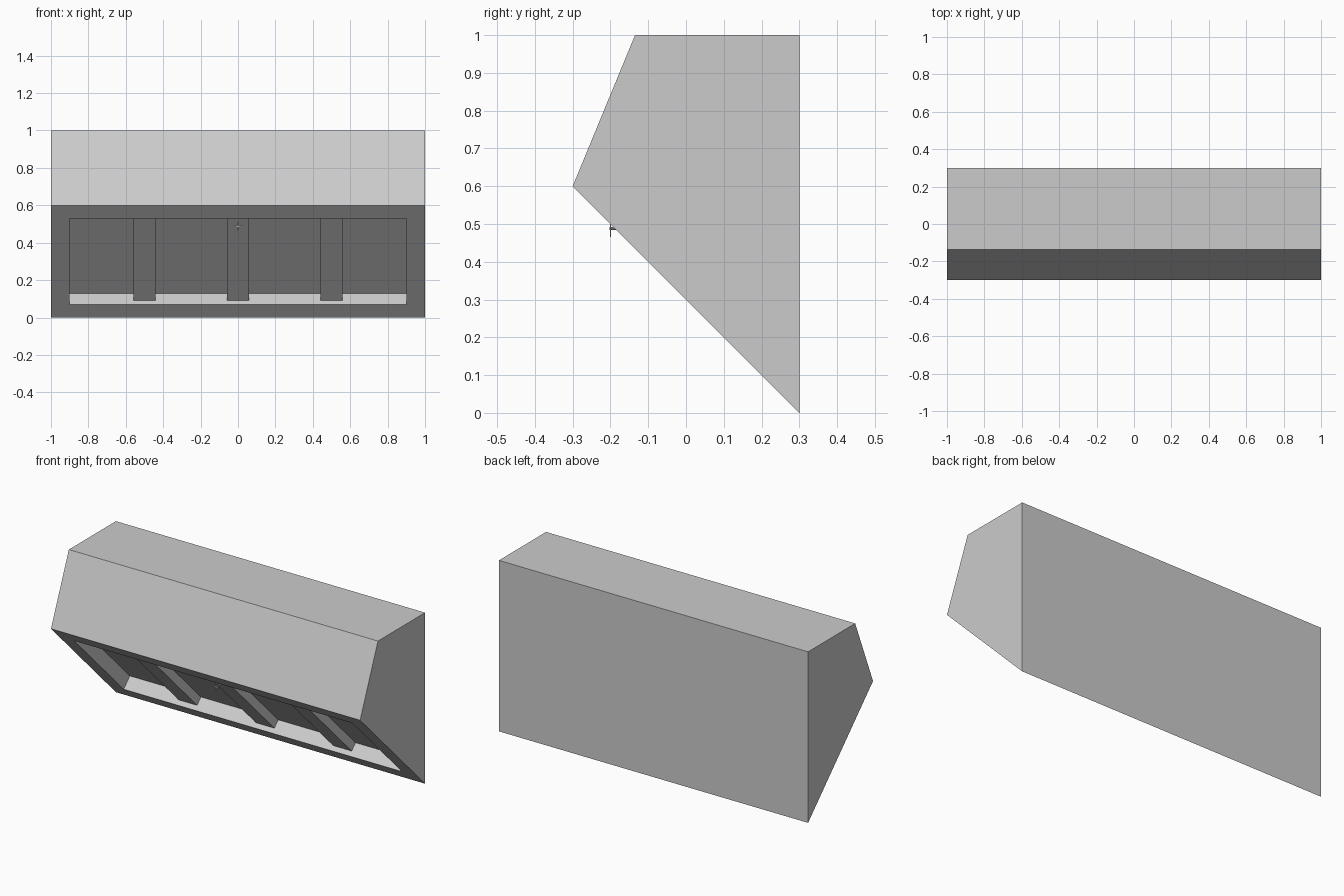
import bpy, bmesh
from math import sqrt, pi
from mathutils import Vector, Matrix

if "Cube" in bpy.data.objects:
    bpy.data.objects.remove(bpy.data.objects["Cube"])

R = 1 / sqrt(2)


def finish(name, bm):
    bmesh.ops.recalc_face_normals(bm, faces=bm.faces)
    mesh = bpy.data.meshes.new(name)
    bm.to_mesh(mesh)
    bm.free()
    obj = bpy.data.objects.new(name, mesh)
    bpy.context.collection.objects.link(obj)
    return obj


def prism(profile, x0, x1):
    """Extrude a (y, z) profile from x0 to x1."""
    bm = bmesh.new()
    face = bm.faces.new([bm.verts.new((x0, y, z)) for y, z in profile])
    ext = bmesh.ops.extrude_face_region(bm, geom=[face])["geom"]
    bmesh.ops.translate(bm, vec=(x1 - x0, 0, 0),
                        verts=[v for v in ext if isinstance(v, bmesh.types.BMVert)])
    bmesh.ops.recalc_face_normals(bm, faces=bm.faces)
    return bm


# Wedge housing with a recess in the sloping underside
inset, depth, fin_offset = 0.1, 0.08, 0.03
bm = prism([(0.3, 0), (0.3, 1), (-0.135, 1), (-0.3, 0.6)], -1, 1)
slope = min(bm.faces, key=lambda f: f.normal.z + f.normal.y)
bmesh.ops.inset_individual(bm, faces=[slope], thickness=inset, use_even_offset=True)
back = bmesh.ops.extrude_discrete_faces(bm, faces=[slope])["faces"][0]
bmesh.ops.translate(bm, vec=(0, R * depth, R * depth), verts=back.verts)
finish("housing", bm)

# Three dividers set slightly behind the opening
low = Vector((0.3 - inset * R, inset * R))
high = Vector((-0.3 + inset * R, 0.6 - inset * R))
near, far = Vector((R, R)) * fin_offset, Vector((R, R)) * depth
for i, x in enumerate((-0.5, 0, 0.5)):
    finish(f"divider_{i + 1}",
           prism([low + near, low + far, high + far, high + near], x - 0.06, x + 0.06))

# Tiny fitting hanging at the middle: four-armed star on a stem
bm = bmesh.new()
for size in ((0.045, 0.003, 0.006), (0.006, 0.003, 0.045)):
    m = Matrix.Translation((0, -0.2, 0.488)) @ Matrix.Diagonal((*size, 1))
    bmesh.ops.create_cube(bm, size=1, matrix=m)
finish("fitting_star", bm)
bm = bmesh.new()
bmesh.ops.create_cone(bm, cap_ends=True, segments=8, radius1=0.004, radius2=0.004, depth=0.055,
                      matrix=Matrix.Translation((0, -0.175, 0.488)) @ Matrix.Rotation(pi / 2, 4, 'X'))
finish("fitting_stem", bm)
